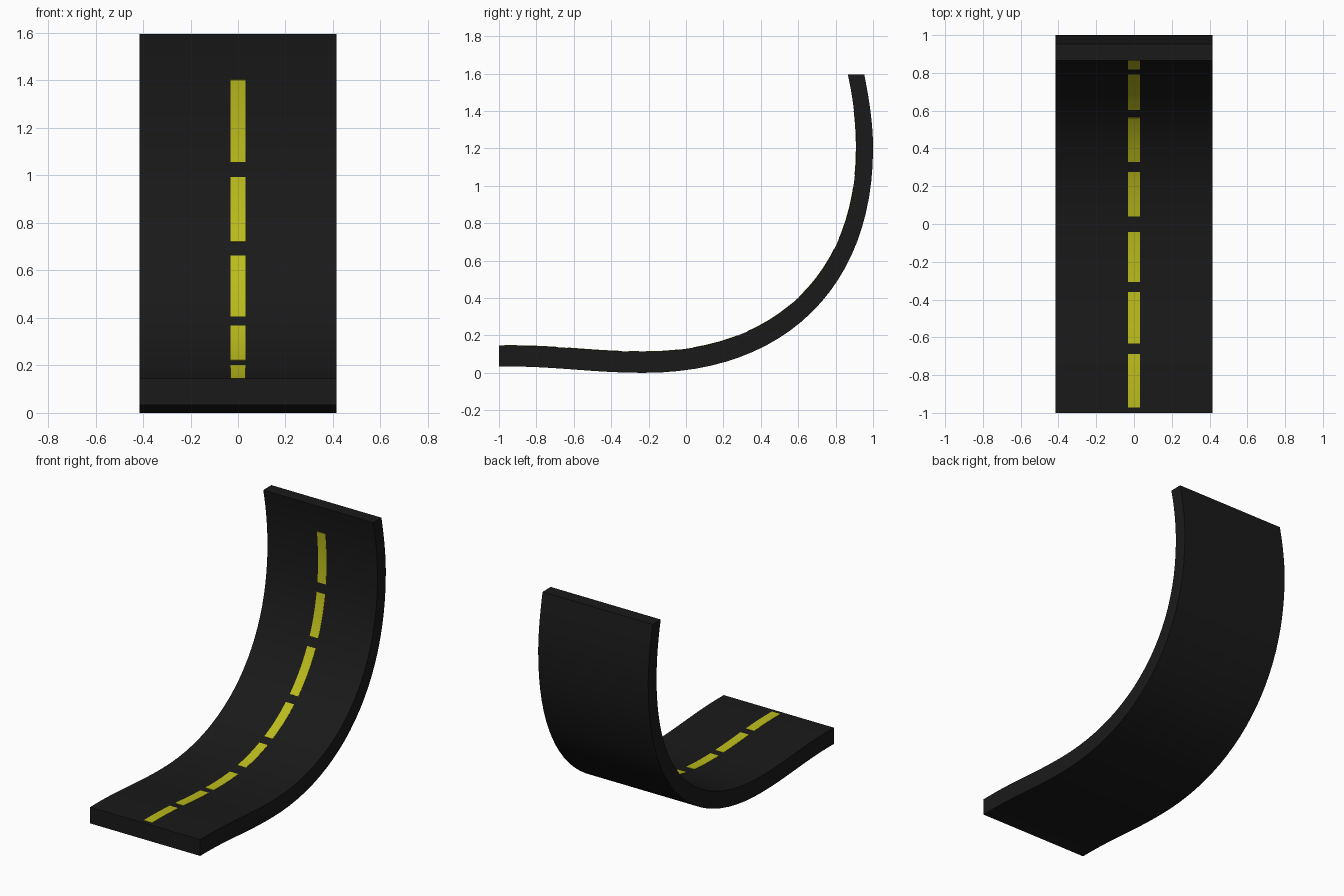
import bpy
import bmesh
from mathutils import Vector
from mathutils.geometry import interpolate_bezier

if "Cube" in bpy.data.objects:
    bpy.data.objects.remove(bpy.data.objects["Cube"])


def material(name, colour):
    mat = bpy.data.materials.new(name)
    mat.diffuse_color = (*colour, 1)
    mat.use_nodes = True
    mat.node_tree.nodes["Principled BSDF"].inputs["Base Color"].default_value = mat.diffuse_color
    return mat


def curve(points):
    """Sample a chain of cubic beziers given as (y, z) knots and handles."""
    p = [Vector((0, y, z)) for y, z in points]
    out = [p[0]]
    for i in range(0, len(p) - 1, 3):
        out += interpolate_bezier(p[i], p[i + 1], p[i + 2], p[i + 3], 25)[1:]
    return out


def strip(name, upper, lower, half_width, mat):
    """Solid strip between two (y, z) curves, spanning -half_width..half_width."""
    bm = bmesh.new()
    rings = []
    for u, l in zip(upper, lower):
        rings.append([bm.verts.new((x, q.y, q.z)) for x, q in
                      ((-half_width, u), (half_width, u), (half_width, l), (-half_width, l))])
    for a, b in zip(rings, rings[1:]):
        for i in range(4):
            j = (i + 1) % 4
            bm.faces.new((a[i], a[j], b[j], b[i]))
    bm.faces.new(rings[0])
    bm.faces.new(rings[-1])
    bmesh.ops.recalc_face_normals(bm, faces=bm.faces)
    mesh = bpy.data.meshes.new(name)
    bm.to_mesh(mesh)
    bm.free()
    mesh.materials.append(mat)
    obj = bpy.data.objects.new(name, mesh)
    bpy.context.collection.objects.link(obj)
    bpy.ops.object.select_all(action='DESELECT')
    obj.select_set(True)
    bpy.context.view_layer.objects.active = obj
    bpy.ops.object.shade_smooth_by_angle(angle=0.6)
    return obj


asphalt = material("asphalt", (0.01, 0.01, 0.01))
yellow = material("yellow_paint", (0.5, 0.5, 0.012))

# Road slab: flat lead-in, dip, then a sweep up past vertical
surface = curve([(-1, 0.145), (-0.68, 0.15), (-0.52, 0.113), (-0.22, 0.113),
                 (0.476, 0.113), (0.91, 0.532), (0.91, 1.2),
                 (0.91, 1.33), (0.895, 1.46), (0.865, 1.595)])
underside = curve([(-1, 0.034), (-0.68, 0.036), (-0.52, 0.0), (-0.22, 0.0),
                   (0.53, 0.0), (1.0, 0.461), (1.0, 1.2),
                   (1.0, 1.33), (0.98, 1.46), (0.953, 1.595)])
strip("road_slab", surface, underside, 0.415, asphalt)


# Centre-line dashes, located by y + z, which rises steadily along the surface
def key(p):
    return p.y + p.z


def at(s):
    for a, b in zip(surface, surface[1:]):
        if key(a) <= s <= key(b):
            return a.lerp(b, (s - key(a)) / (key(b) - key(a)))


dashes = [(-0.825, -0.552), (-0.50, -0.244), (-0.194, 0.08), (0.175, 0.475),
          (0.55, 0.93), (1.01, 1.455), (1.54, 1.888), (1.959, 2.301)]
for n, (start, end) in enumerate(dashes, 1):
    path = [at(start)] + [p for p in surface if start + 0.005 < key(p) < end - 0.005] + [at(end)]
    top, base = [], []
    for i, p in enumerate(path):
        t = (path[min(i + 1, len(path) - 1)] - path[max(i - 1, 0)]).normalized()
        normal = Vector((0, -t.z, t.y))
        top.append(p + normal * 0.002)
        base.append(p - normal * 0.004)
    strip(f"centre_dash_{n}", top, base, 0.032, yellow)
